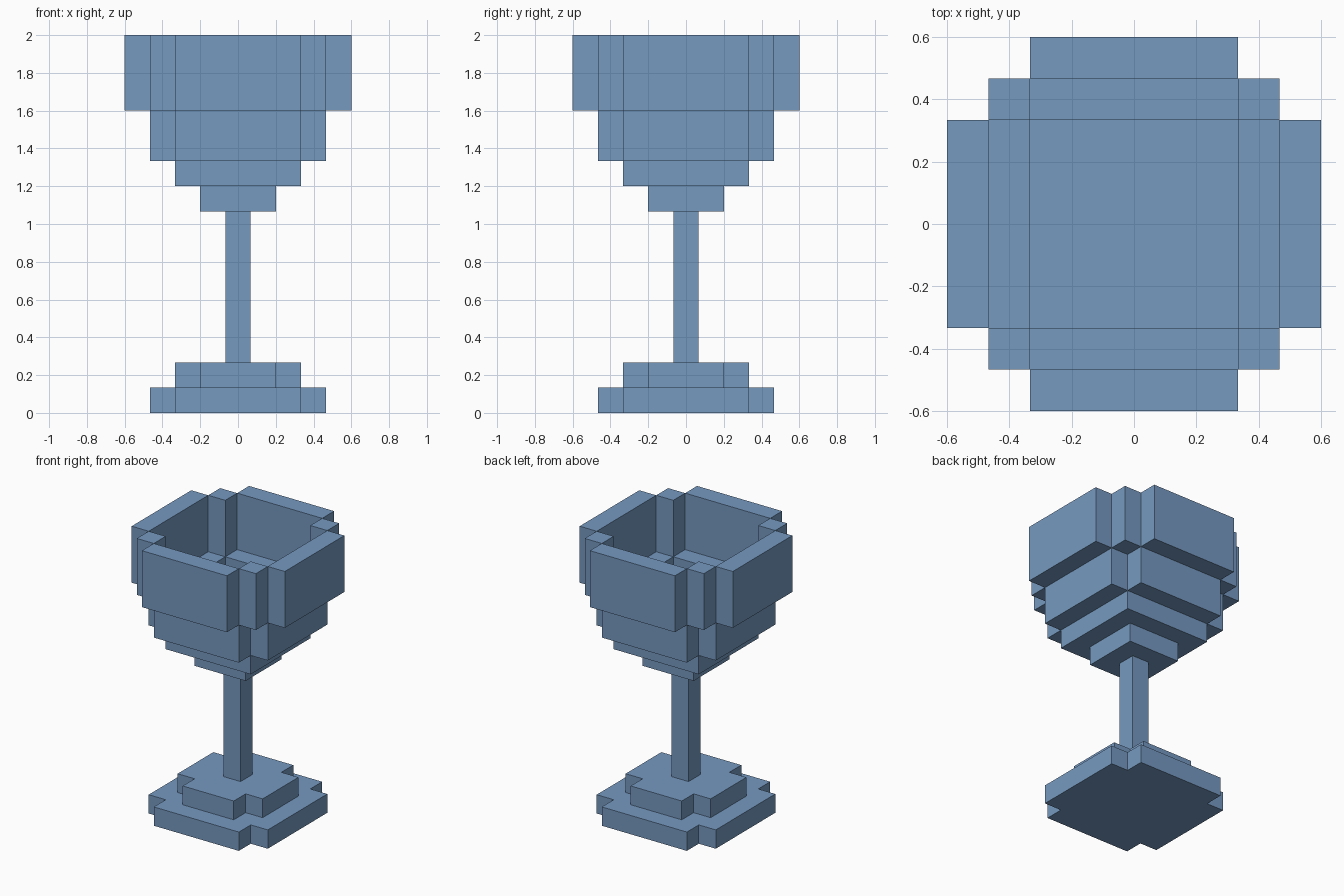
import bpy, bmesh
from math import pi
from mathutils import Matrix, Vector

cube = bpy.data.objects.get("Cube")
if cube:
    bpy.data.objects.remove(cube, do_unlink=True)

U = 2 / 15  # one block

blue = bpy.data.materials.new("steel blue")
blue.use_nodes = True
COLOUR = (0.18, 0.32, 0.53, 1)
blue.diffuse_color = COLOUR
blue.node_tree.nodes["Principled BSDF"].inputs["Base Color"].default_value = COLOUR


def finish(name, bm):
    """Scale from block units and turn the bmesh into an object."""
    bmesh.ops.scale(bm, vec=(U, U, U), verts=bm.verts)
    bmesh.ops.recalc_face_normals(bm, faces=bm.faces)
    mesh = bpy.data.meshes.new(name)
    bm.to_mesh(mesh)
    bm.free()
    mesh.materials.append(blue)
    obj = bpy.data.objects.new(name, mesh)
    bpy.context.collection.objects.link(obj)


def add_box(bm, centre, size):
    matrix = Matrix.Translation(centre) @ Matrix.Diagonal((*size, 1))
    return bmesh.ops.create_cube(bm, size=1, matrix=matrix)["verts"]


def block(name, width, z0, z1):
    """Square slab centred on the axis."""
    bm = bmesh.new()
    add_box(bm, (0, 0, (z0 + z1) / 2), (width, width, z1 - z0))
    finish(name, bm)


def notched_slab(name, half, z0, z1):
    """Square slab with a one-block notch at each corner."""
    n = half - 1
    quarter = [(half, -n), (half, n), (n, n)]
    bm = bmesh.new()
    verts = []
    for i in range(4):
        turn = Matrix.Rotation(i * pi / 2, 4, "Z")
        verts += [bm.verts.new(turn @ Vector((x, y, z0))) for x, y in quarter]
    face = bm.faces.new(verts)
    top = bmesh.ops.extrude_face_region(bm, geom=[face])["geom"]
    bmesh.ops.translate(bm, vec=(0, 0, z1 - z0),
                        verts=[v for v in top if isinstance(v, bmesh.types.BMVert)])
    finish(name, bm)


def four_around(name, centre, size):
    """The same box repeated on all four sides of the axis."""
    bm = bmesh.new()
    for i in range(4):
        verts = add_box(bm, centre, size)
        bmesh.ops.rotate(bm, cent=(0, 0, 0), verts=verts,
                         matrix=Matrix.Rotation(i * pi / 2, 3, "Z"))
    finish(name, bm)


# Foot and stem
notched_slab("foot", 3.5, 0, 1)
notched_slab("foot_step", 2.5, 1, 2)
block("stem", 1, 2, 8)

# Solid bottom of the bowl
block("bowl_base", 3, 8, 9)
block("bowl_floor", 5, 9, 10)

# Hollow bowl: lower walls, then wider upper walls with corner posts
four_around("lower_bowl_walls", (3, 0, 11), (1, 5, 2))
four_around("upper_bowl_walls", (4, 0, 13.5), (1, 5, 3))
four_around("bowl_corner_posts", (3, 3, 13.5), (1, 1, 3))
